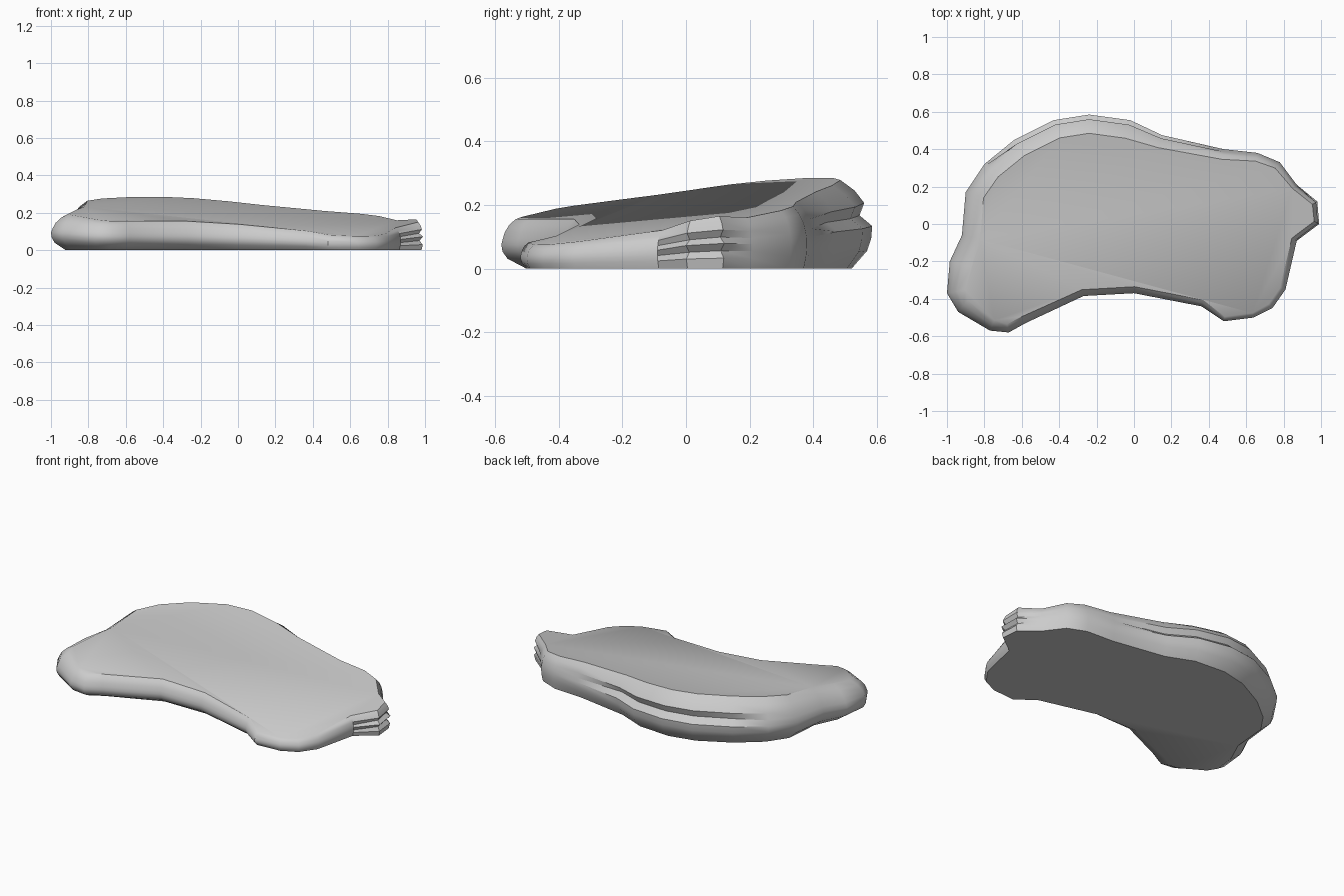
import bpy
import bmesh
from mathutils import Vector

cube = bpy.data.objects.get("Cube")
if cube:
    bpy.data.objects.remove(cube, do_unlink=True)

# Widest outline, clockwise from above: x, y, inset of the top rim
OUTLINE = [
    (-.67, -.58, .045), (-.77, -.57, .06), (-.94, -.47, .08), (-1, -.37, .1),
    (-.985, -.2, .12), (-.92, -.06, .1), (-.9, .17, .1), (-.8, .32, .1),
    (-.64, .45, .1), (-.43, .555, .1), (-.24, .585, .1), (-.02, .555, .1),
    (.15, .475, .07), (.48, .4, .055), (.66, .38, .045), (.78, .33, .04),
    (.87, .21, .03), (.98, .12, .03), (.99, 0, .03), (.87, -.09, .03),
    (.81, -.35, .03), (.74, -.45, .03), (.64, -.5, .025), (.48, -.52, .025),
    (.36, -.44, .035), (0, -.37, .035), (-.27, -.385, .035), (-.58, -.53, .04),
]

# Side profile: height fraction, share of bottom inset, share of top inset
PROFILE = [(0, 1, 0), (.2, .25, 0), (.34, .05, 0), (.48, 0, 0),
           (.6, 0, .1), (.74, 0, .25), (.88, 0, .55), (1, 0, 1)]


def top_height(p):
    """Sloping top, highest at the back, slightly raised on the nub."""
    lift = .025 if p.x > .9 else 0
    return .189 - .068 * p.x + .15 * p.y + lift


def groove(p, level):
    """Extra depth of the ledge at the back and the creases on the nub."""
    if p.x > .95:
        return .022 if level in (2, 4) else 0
    if p.y > .43 and level == 4:
        return .03
    return 0


def inward(i):
    a = Vector(OUTLINE[i - 1][:2])
    b = Vector(OUTLINE[(i + 1) % len(OUTLINE)][:2])
    t = (b - a).normalized()
    return Vector((t.y, -t.x))


bm = bmesh.new()
rings = []
for level, (height, low, high) in enumerate(PROFILE):
    ring = []
    for i, (x, y, rim) in enumerate(OUTLINE):
        p, n = Vector((x, y)), inward(i)
        foot = max(.01, min(.08, .05 - .06 * x))
        q = p + n * (low * foot + high * rim + groove(p, level))
        ring.append(bm.verts.new((q.x, q.y, height * top_height(p + n * rim))))
    rings.append(ring)

# Sides, flat underside and sloping top
for lower, upper in zip(rings, rings[1:]):
    for i in range(len(OUTLINE)):
        bm.faces.new((lower[i - 1], lower[i], upper[i], upper[i - 1]))
bm.faces.new(rings[0])
bm.faces.new(rings[-1])
bmesh.ops.recalc_face_normals(bm, faces=bm.faces[:])

mesh = bpy.data.meshes.new("stone_slab")
bm.to_mesh(mesh)
bm.free()
slab = bpy.data.objects.new("stone_slab", mesh)
bpy.context.collection.objects.link(slab)

# Single grey stone colour
grey = bpy.data.materials.new("stone_grey")
grey.use_nodes = True
colour = (.6, .6, .6, 1)
grey.diffuse_color = colour
for node in grey.node_tree.nodes:
    if node.type == "BSDF_PRINCIPLED":
        node.inputs["Base Color"].default_value = colour
mesh.materials.append(grey)

bpy.ops.object.select_all(action="DESELECT")
slab.select_set(True)
bpy.context.view_layer.objects.active = slab
bpy.ops.object.shade_smooth_by_angle(angle=.6)
